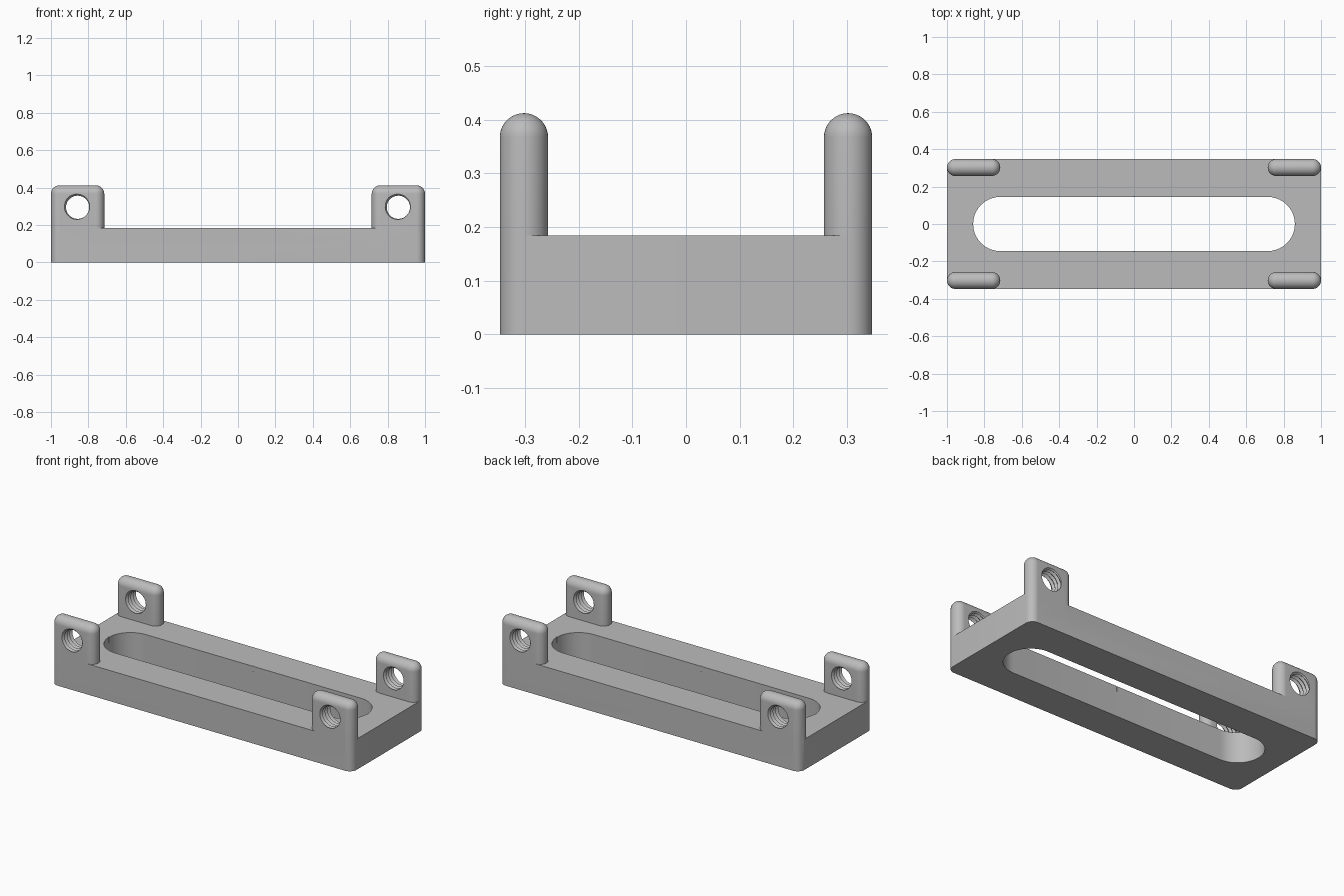
import bpy, bmesh, math
from math import sin, cos, pi
from mathutils import Matrix

if "Cube" in bpy.data.objects:
    bpy.data.objects.remove(bpy.data.objects["Cube"], do_unlink=True)

HX, HY, BASE_H = 1.0, 0.347, 0.184      # base half sizes and height
R, LUG_HX, LUG_TOP = 0.045, 0.1425, 0.412
HOLE_Z, PITCH = 0.295, 0.024
SEG = 10                                # segments per quarter arc

grey = bpy.data.materials.new("satin grey")
grey.use_nodes = True
colour = (0.5, 0.5, 0.5, 1)
grey.diffuse_color = colour
grey.node_tree.nodes["Principled BSDF"].inputs["Base Color"].default_value = colour


def finish(name, bm, location=(0, 0, 0)):
    bmesh.ops.remove_doubles(bm, verts=bm.verts, dist=1e-5)
    bmesh.ops.recalc_face_normals(bm, faces=bm.faces)
    bmesh.ops.transform(bm, matrix=Matrix.Translation(location), verts=bm.verts)
    mesh = bpy.data.meshes.new(name)
    bm.to_mesh(mesh)
    bm.free()
    mesh.materials.append(grey)
    obj = bpy.data.objects.new(name, mesh)
    bpy.context.collection.objects.link(obj)
    return obj


def outline(hx, hy, r, inset=0.0):
    """Rounded rectangle; full-radius ends make it a stadium."""
    pts = []
    for q, (sx, sy) in enumerate([(1, 1), (-1, 1), (-1, -1), (1, -1)]):
        for i in range(SEG + 1):
            a = (q + i / SEG) * pi / 2
            pts.append((sx * (hx - r) + (r - inset) * cos(a),
                        sy * (hy - r) + (r - inset) * sin(a)))
    return pts


def loft(name, rings, location=(0, 0, 0)):
    """Skin a stack of (outline, height) rings and cap both ends."""
    bm = bmesh.new()
    loops = [[bm.verts.new((x, y, z)) for x, y in pts] for pts, z in rings]
    n = len(loops[0])
    for low, high in zip(loops, loops[1:]):
        for i in range(n):
            j = (i + 1) % n
            bm.faces.new((low[i], low[j], high[j], high[i]))
    bm.faces.new(loops[0][::-1])
    bm.faces.new(loops[-1])
    return finish(name, bm, location)


def thread_cutter(location):
    """Threaded rod along y with a true helix of crests and roots."""
    bm = bmesh.new()
    n, rows = 40, 14
    grid = []
    for k in range(rows):
        r = 0.073 if k % 2 else 0.062
        grid.append([bm.verts.new((r * cos(2 * pi * i / n),
                                   PITCH * (k / 2 + i / n - rows / 4 - 0.25),
                                   r * sin(2 * pi * i / n))) for i in range(n + 1)])
    for low, high in zip(grid, grid[1:]):
        for i in range(n):
            bm.faces.new((low[i], low[i + 1], high[i + 1], high[i]))
    bmesh.ops.remove_doubles(bm, verts=bm.verts, dist=1e-5)
    rim = [e for e in bm.edges if e.is_boundary]
    for side in (-1, 1):                # close each end to a point
        tip = bm.verts.new((0, side * 0.15, 0))
        for e in rim:
            if e.verts[0].co.y * side > 0:
                bm.faces.new((e.verts[0], e.verts[1], tip))
    return finish("thread_cutter", bm, location)


def boolean(target, tool, operation):
    mod = target.modifiers.new("cut", "BOOLEAN")
    mod.operation, mod.solver, mod.object = operation, "EXACT", tool
    bpy.context.view_layer.objects.active = target
    bpy.ops.object.modifier_apply(modifier=mod.name)
    bpy.data.objects.remove(tool, do_unlink=True)


# Base plate with a long through slot
base = loft("bracket_body", [(outline(HX, HY, R), z) for z in (0, BASE_H)])
slot = outline(0.86, 0.145, 0.145)
boolean(base, loft("slot_cutter", [(slot, -0.1), (slot, 0.3)]), "DIFFERENCE")

# Small centre marks at the top of the slot wall
for x, y in [(0, 0.145), (0, -0.145), (0.86, 0), (-0.86, 0)]:
    mark = outline(0.003, 0.003, 0.001)
    boolean(base, loft("mark_cutter", [(mark, 0.15), (mark, 0.25)], (x, y, 0)), "DIFFERENCE")

# Four rounded lugs, each with a threaded hole
dome = [(outline(LUG_HX, R, R, R * (1 - cos(t))), LUG_TOP - R + R * sin(t))
        for t in [i * pi / 2 / SEG for i in range(SEG + 1)]]
for sx in (-1, 1):
    for sy in (-1, 1):
        x, y = sx * (HX - LUG_HX), sy * (HY - R)
        lug = loft("lug", [(outline(LUG_HX, R, R), 0.1)] + dome, (x, y, 0))
        boolean(lug, thread_cutter((x, y, HOLE_Z)), "DIFFERENCE")
        boolean(base, lug, "UNION")

bpy.ops.object.select_all(action="DESELECT")
base.select_set(True)
bpy.context.view_layer.objects.active = base
bpy.ops.object.shade_smooth_by_angle(angle=math.radians(30))
